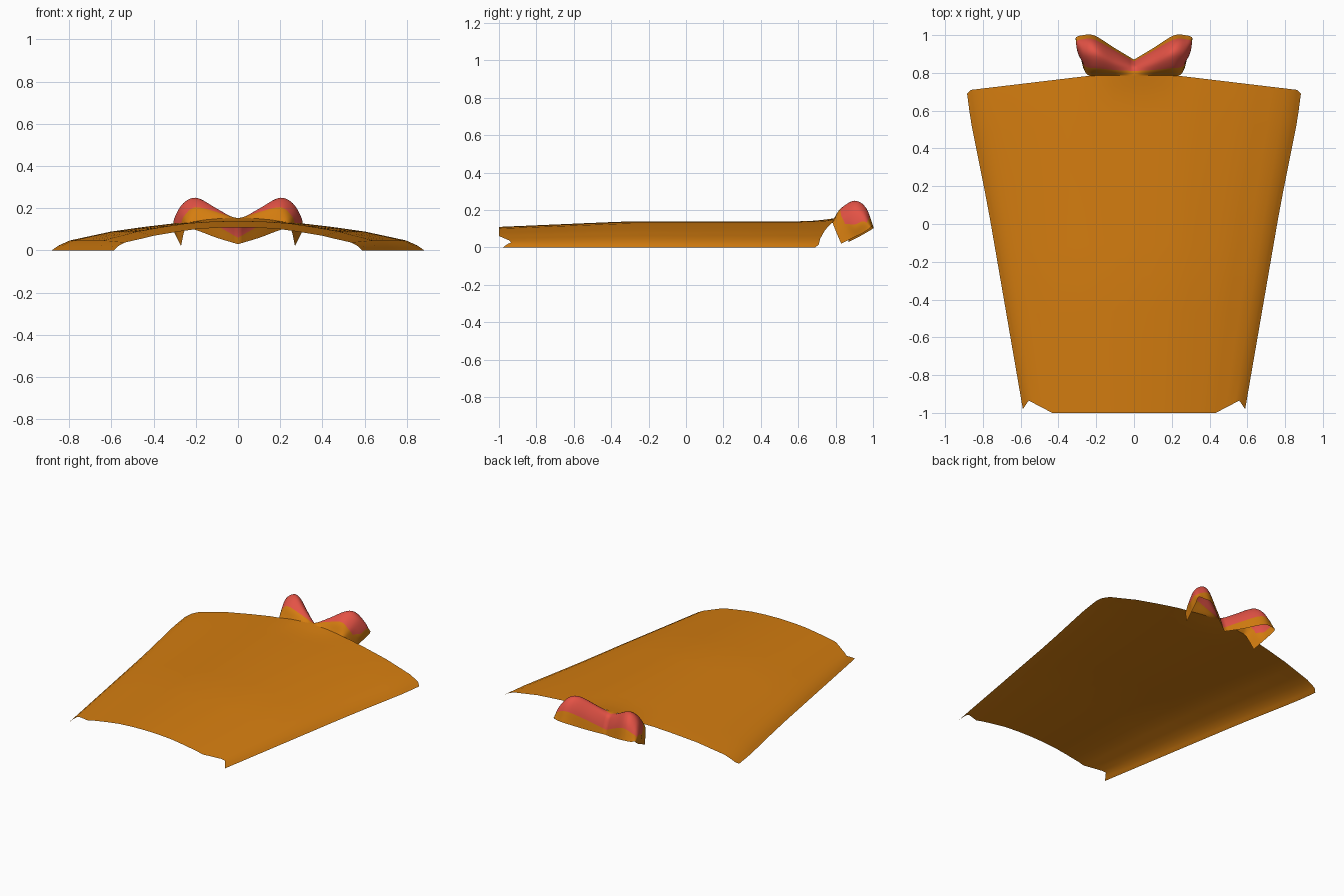
import bpy, bmesh

if "Cube" in bpy.data.objects:
    bpy.data.objects.remove(bpy.data.objects["Cube"])


def material(name, rgb):
    m = bpy.data.materials.new(name)
    m.diffuse_color = (*rgb, 1)
    m.use_nodes = True
    m.node_tree.nodes["Principled BSDF"].inputs["Base Color"].default_value = m.diffuse_color
    return m


orange = material("orange", (0.66, 0.205, 0.005))
red = material("coral red", (0.77, 0.085, 0.06))


def lerp(table, v):
    """Piecewise linear lookup in a list of (key, value)."""
    for (a, p), (b, q) in zip(table, table[1:]):
        if v <= b:
            return p + (q - p) * max(0, (v - a) / (b - a))
    return table[-1][1]


def spline(pts, steps):
    """Smooth curve passing through all points."""
    ext = [[2 * a - b for a, b in zip(pts[0], pts[1])]] + list(pts)
    ext.append([2 * a - b for a, b in zip(pts[-1], pts[-2])])
    out = []
    for i in range(1, len(ext) - 2):
        for k in range(steps):
            t = k / steps
            out.append([0.5 * (2 * b + (c - a) * t + (2 * a - 5 * b + 4 * c - d) * t * t
                               + (3 * b - a - 3 * c + d) * t ** 3)
                        for a, b, c, d in zip(*ext[i - 1:i + 3])])
    return out + [list(pts[-1])]


def sheet(name, grid, mats, rule=lambda i, j: 0):
    """Open surface from a grid of points for the +x half, mirrored."""
    bm = bmesh.new()
    vs = [[bm.verts.new(p) for p in row] for row in grid]
    for i in range(len(vs) - 1):
        for j in range(len(vs[0]) - 1):
            f = bm.faces.new((vs[i][j], vs[i + 1][j], vs[i + 1][j + 1], vs[i][j + 1]))
            f.material_index = rule(i, j)
            f.smooth = True
    bm.normal_update()
    if sum(f.normal.z * f.calc_area() for f in bm.faces) < 0:
        bmesh.ops.reverse_faces(bm, faces=bm.faces[:])
    me = bpy.data.meshes.new(name)
    bm.to_mesh(me)
    bm.free()
    for m in mats:
        me.materials.append(m)
    ob = bpy.data.objects.new(name, me)
    bpy.context.collection.objects.link(ob)
    mod = ob.modifiers.new("mirror", "MIRROR")
    mod.merge_threshold = 0.0005
    return ob


# Arched tapering panel: t runs from the centre line to the side edge
WIDTH = [(-1, 0.585), (0.1, 0.775), (0.55, 0.865), (0.7, 0.885)]
ARCH = [(0, 1), (0.17, 0.98), (0.34, 0.92), (0.5, 0.8), (0.68, 0.64), (0.9, 0.34), (0.96, 0.17), (1, 0)]
HEIGHT = [(-1, 0.11), (-0.3, 0.14), (1, 0.14)]
FRONT = [(0, -1), (0.74, -1), (0.935, -0.935), (1, -0.98)]
BACK = [(0, 0.785), (0.265, 0.785), (0.975, 0.71), (1, 0.69)]
columns = [0, 0.06, 0.12, 0.18, 0.265, 0.34, 0.42, 0.5, 0.6, 0.68, 0.74, 0.82, 0.9,
           0.935, 0.96, 0.975, 1]
rows = [0, 0.1, 0.2, 0.3, 0.4, 0.5, 0.6, 0.7, 0.8, 0.86, 0.9, 0.94, 0.97, 1]
panel = []
for t in columns:
    line = []
    for s in rows:
        y = lerp(FRONT, t) * (1 - s) + lerp(BACK, t) * s
        x = t * lerp(WIDTH, y)
        rise = min(1, max(0, (y - 0.6) / 0.185)) ** 2 * max(0, 1 - (x / 0.235) ** 2)
        line.append((x, y, lerp(ARCH, t) * lerp(HEIGHT, y) + 0.015 * rise))
    panel.append(line)
sheet("arched_panel", panel, [orange])

# Two-lobed collar: each line goes from the panel edge over the crest to the rear rim
ribs = [
    [(0, .785, .155), (0, .81, .15), (0, .835, .13), (0, .855, .08), (0, .87, .03)],
    [(.1, .785, .149), (.1, .815, .182), (.1, .86, .197), (.1, .905, .15), (.1, .93, .06)],
    [(.19, .785, .138), (.2, .825, .205), (.2, .9, .25), (.21, .96, .21), (.21, .998, .10)],
    [(.235, .785, .13), (.25, .83, .17), (.268, .9, .212), (.28, .96, .18), (.275, .999, .105)],
    [(.255, .80, .09), (.27, .85, .125), (.295, .9, .122), (.305, .95, .14), (.304, .99, .11)],
    [(.27, .83, .02), (.28, .87, .04), (.29, .91, .06), (.30, .95, .08), (.31, .98, .1)],
]
N = 5
fine = [spline(r, N) for r in ribs]
collar = list(zip(*[spline(line, N) for line in zip(*fine)]))
collar = [list(c) for c in zip(*collar)]


def collar_colour(i, j):
    # red crest inside an orange border at the front, rear and side
    row, col = (i, j)
    return 1 if N <= row < 4 * N - 3 and col < 4 * N else 0


# keep the centre line exactly on the mirror plane
collar = [[(max(p[0], 0), p[1], p[2]) for p in line] for line in collar]
if abs(collar[0][-1][0]) < 0.01:
    collar = [list(c) for c in zip(*collar)]
sheet("lobed_collar", collar, [orange, red], collar_colour)
